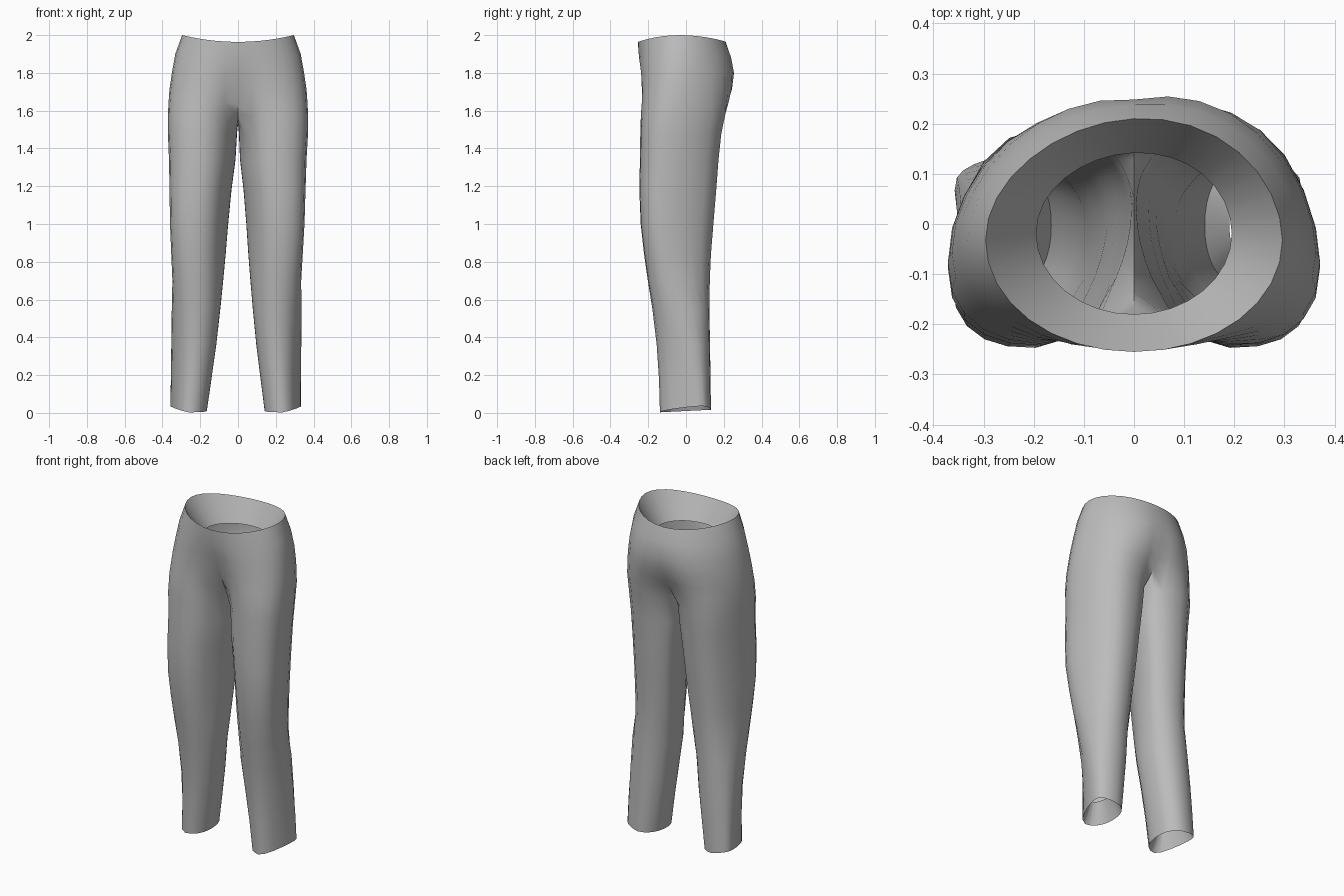
import bpy, bmesh
from math import sin, cos, radians

cube = bpy.data.objects.get("Cube")
if cube:
    bpy.data.objects.remove(cube)

OUTER, INNER = 17, 7          # vertices on the outer arc and on the inner thigh
TOP_ARC = 145                 # half sweep of the outer arc, in degrees

# height, outer x, inner x, front y, back y, twist, blend from leg (0) to hips (1)
HIPS = [
    (2.00, .296, 0, -.255, .210, -.01, 1),
    (1.90, .332, 0, -.255, .242, -.03, .95),
    (1.80, .350, 0, -.252, .262, -.05, .82),
    (1.71, .363, 0, -.248, .254, -.06, .65),
    (1.64, .368, 0, -.246, .234, -.06, .45),
    (1.58, .371, 0, -.244, .212, -.06, .22),
]
LEG = [
    (1.48, .371, .005, -.242, .187, -.06),
    (1.34, .364, .012, -.244, .172, -.06),
    (1.18, .360, .032, -.247, .160, -.07),
    (1.00, .356, .048, -.240, .145, -.07),
    (.84, .348, .060, -.222, .132, -.05),
    (.70, .341, .072, -.202, .126, -.03),
    (.55, .343, .086, -.178, .124, .01),
    (.36, .344, .106, -.155, .127, .04),
    (.18, .345, .130, -.143, .130, .06),
    (.02, .346, .153, -.138, .132, .07),
]


def squircle(v, power=.92):
    return abs(v) ** power * (1 if v >= 0 else -1)


def twist_shift(c, s, twist):
    # thighs turn as a whole, shins only move their outer side back
    if twist < 0:
        return twist * c * abs(c) * (1 + .5 * s * c)
    return twist * max(0, c) ** 2 * (1 - .7 * s)


def leg_point(angle, xo, xi, yf, yb, twist):
    c, s = cos(radians(angle)), sin(radians(angle))
    return ((xo + xi) / 2 + (xo - xi) / 2 * squircle(c),
            (yf + yb) / 2 + (yb - yf) / 2 * squircle(s) + twist_shift(c, s, twist))


def hip_point(t, xo, yf, yb, twist=0):
    a = radians(-90 + 180 * t)
    c, s = cos(a), sin(a)
    return xo * c, (yf + yb) / 2 + (yb - yf) / 2 * s + twist_shift(c, s, twist)


def hip_ring(bm, side, z, xo, xi, yf, yb, twist, w):
    ring = []
    for i in range(OUTER):
        t = i / (OUTER - 1)
        lx, ly = leg_point(TOP_ARC * (2 * t - 1), xo, xi, yf, yb, twist)
        hx, hy = hip_point(t, xo, yf, yb, twist)
        x, y = lx + (hx - lx) * w, ly + (hy - ly) * w
        if i in (0, OUTER - 1):
            x = 0
        dip = .036 * (1 - (x / xo) ** 2) * max(0, (z - 1.8) / .2)
        ring.append(bm.verts.new((side * x, y, z - dip)))
    return ring


def leg_ring(bm, side, z, xo, xi, yf, yb, twist):
    ring = []
    for i in range(OUTER + INNER):
        if i < OUTER:
            angle = TOP_ARC * (2 * i / (OUTER - 1) - 1)
        else:
            angle = TOP_ARC + (360 - 2 * TOP_ARC) * (i - OUTER + 1) / (INNER + 1)
        x, y = leg_point(angle, xo, xi, yf, yb, twist)
        # the hem rises towards the outside and the back
        hem = .022 * max(0, cos(radians(angle))) + .05 * y - .01 if z < .1 else 0
        ring.append(bm.verts.new((side * x, y, z + hem)))
    return ring


def bridge(bm, upper, lower, side, closed):
    n = len(upper)
    for i in range(n if closed else n - 1):
        j = (i + 1) % n
        quad = [upper[i], lower[i], lower[j], upper[j]]
        bm.faces.new(quad if side > 0 else quad[::-1])


def half(bm, side):
    rings = [hip_ring(bm, side, *row) for row in HIPS]
    # folded lining inside the waist
    lining = []
    for i in range(OUTER):
        x, y = hip_point(i / (OUTER - 1), .195, -.18, .142)
        lining.append(bm.verts.new((side * x, y, 1.835)))
    bridge(bm, lining, rings[0], side, False)
    for a, b in zip(rings, rings[1:]):
        bridge(bm, a, b, side, False)
    # crotch seam closes the last hip ring into a leg opening
    front, back = rings[-1][0].co, rings[-1][-1].co
    seam = []
    for k in range(1, INNER + 1):
        t = k / (INNER + 1)
        p = back.lerp(front, t)
        p.z -= .05 * sin(radians(180 * t))
        seam.append(bm.verts.new(p))
    upper = rings[-1] + seam
    for row in LEG:
        lower = leg_ring(bm, side, *row)
        bridge(bm, upper, lower, side, True)
        upper = lower
    # folded lining inside the hem
    cx = side * (LEG[-1][1] + LEG[-1][2]) / 2
    fold = [bm.verts.new((cx + (v.co.x - cx) * .5, v.co.y * .6, v.co.z + .12))
            for v in upper]
    bridge(bm, upper, fold, side, True)


bm = bmesh.new()
for side in (1, -1):
    half(bm, side)
bmesh.ops.remove_doubles(bm, verts=bm.verts, dist=.0005)
# relaxed stance: hems drift to one side, one hip is pushed back
for v in bm.verts:
    v.co.x -= .012 * max(0, 1 - v.co.z / 1.5)
    if v.co.z > 1.5:
        v.co.y += .25 * v.co.x * max(0, v.co.y)

mesh = bpy.data.meshes.new("trousers")
bm.to_mesh(mesh)
bm.free()
trousers = bpy.data.objects.new("trousers", mesh)
bpy.context.collection.objects.link(trousers)

cloth = bpy.data.materials.new("grey cloth")
cloth.use_nodes = True
cloth.diffuse_color = (.5, .5, .5, 1)
cloth.node_tree.nodes["Principled BSDF"].inputs["Base Color"].default_value = (.5, .5, .5, 1)
mesh.materials.append(cloth)

bpy.context.view_layer.objects.active = trousers
trousers.select_set(True)
bpy.ops.object.shade_smooth_by_angle(angle=radians(60))
